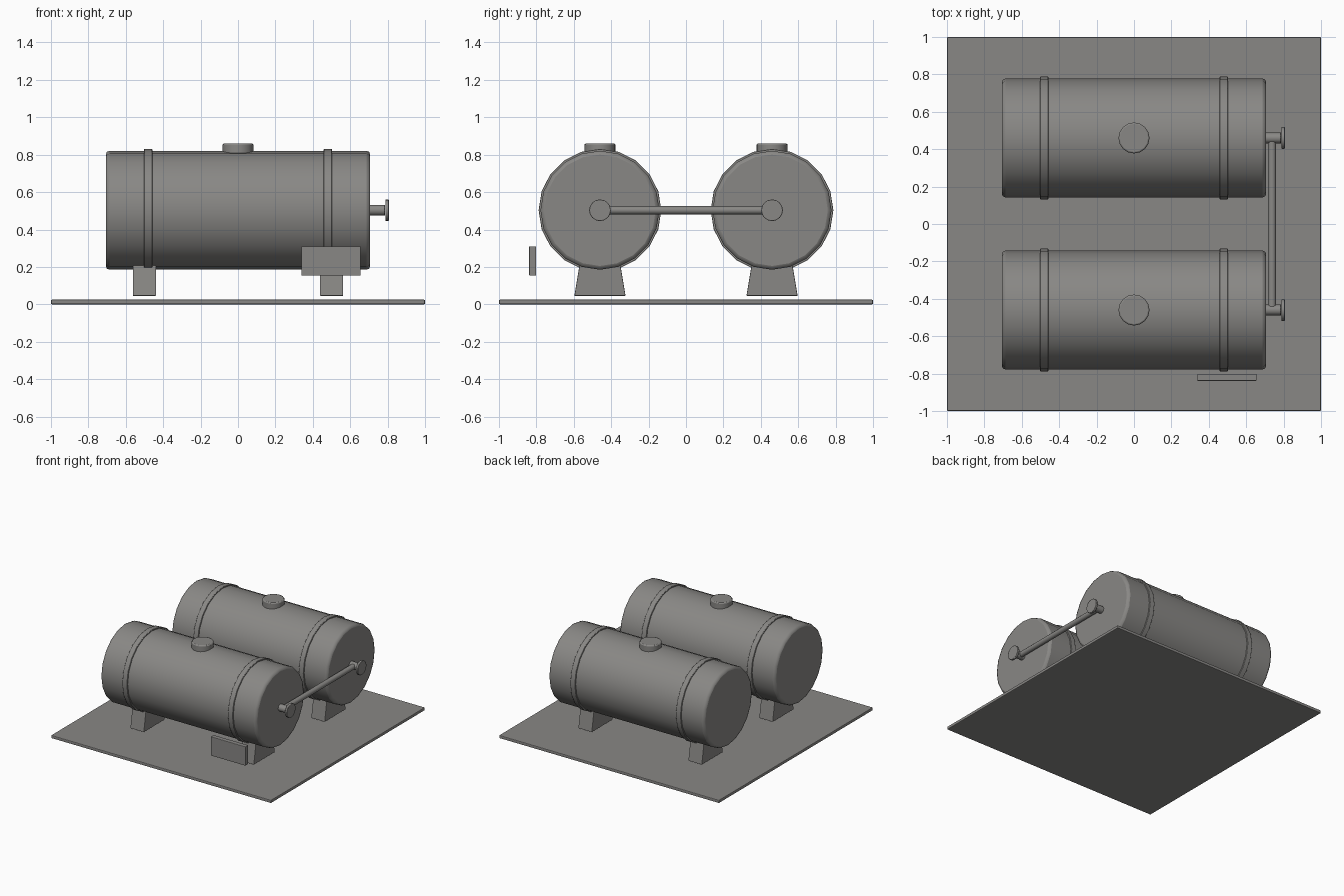
import bpy, bmesh, math
from mathutils import Matrix

if "Cube" in bpy.data.objects:
    bpy.data.objects.remove(bpy.data.objects["Cube"])

grey = bpy.data.materials.new("warm_grey")
grey.diffuse_color = (0.25, 0.245, 0.235, 1)
grey.use_nodes = True
grey.node_tree.nodes["Principled BSDF"].inputs["Base Color"].default_value = grey.diffuse_color


def finish(name, bm, bevel=0.0, segments=2, smooth=True):
    bmesh.ops.recalc_face_normals(bm, faces=bm.faces)
    mesh = bpy.data.meshes.new(name)
    bm.to_mesh(mesh)
    bm.free()
    mesh.materials.append(grey)
    ob = bpy.data.objects.new(name, mesh)
    bpy.context.collection.objects.link(ob)
    if bevel:
        mod = ob.modifiers.new("rounded_edges", 'BEVEL')
        mod.width = bevel
        mod.segments = segments
        mod.limit_method = 'ANGLE'
        mod.angle_limit = math.radians(40)
    if smooth:
        bpy.ops.object.select_all(action='DESELECT')
        ob.select_set(True)
        bpy.context.view_layer.objects.active = ob
        bpy.ops.object.shade_smooth_by_angle(angle=math.radians(35))
    return ob


def cylinder(name, centre, radius, length, axis, sides, bevel=0.0):
    turn = {'X': Matrix.Rotation(math.pi / 2, 4, 'Y'),
            'Y': Matrix.Rotation(math.pi / 2, 4, 'X'),
            'Z': Matrix.Identity(4)}[axis]
    bm = bmesh.new()
    bmesh.ops.create_cone(bm, cap_ends=True, segments=sides, radius1=radius,
                          radius2=radius, depth=length,
                          matrix=Matrix.Translation(centre) @ turn)
    return finish(name, bm, bevel)


def box(name, centre, size, bevel=0.0, top_scale=1.0):
    bm = bmesh.new()
    bmesh.ops.create_cube(bm, size=1)
    for v in bm.verts:
        if v.co.z > 0:
            v.co.y *= top_scale
        v.co = [c + s * k for c, s, k in zip(centre, size, v.co)]
    return finish(name, bm, bevel, smooth=False)


# Ground slab
box("base_slab", (0, 0, 0.0125), (2, 2, 0.025), 0.006)

AXIS_Z = 0.503
for side, y in (("front", -0.46), ("rear", 0.46)):
    # Tank body and hatch
    cylinder(side + "_tank", (0, y, AXIS_Z), 0.318, 1.414, 'X', 20, 0.02)
    cylinder(side + "_hatch", (0, y, 0.825), 0.083, 0.07, 'Z', 16, 0.008)
    # Straps and tapered saddles
    for end, sx in (("left", -1), ("right", 1)):
        cylinder(f"{side}_{end}_strap", (sx * 0.48, y, AXIS_Z), 0.328, 0.044,
                 'X', 20, 0.003)
        box(f"{side}_{end}_saddle", (sx * 0.5, y, 0.1475), (0.124, 0.274, 0.205),
            0.004, 0.75)
    # Outlet stub and valve wheel
    cylinder(side + "_outlet", (0.742, y, AXIS_Z), 0.029, 0.09, 'X', 12, 0.004)
    cylinder(side + "_valve_wheel", (0.797, y, AXIS_Z), 0.058, 0.018, 'X', 16, 0.003)

# Pipe joining the two outlets
cylinder("connecting_pipe", (0.738, 0, AXIS_Z), 0.022, 0.92, 'Y', 12)

# Sign plate ahead of the front tank
box("sign_plate", (0.497, -0.82, 0.232), (0.316, 0.038, 0.156), 0.004)
